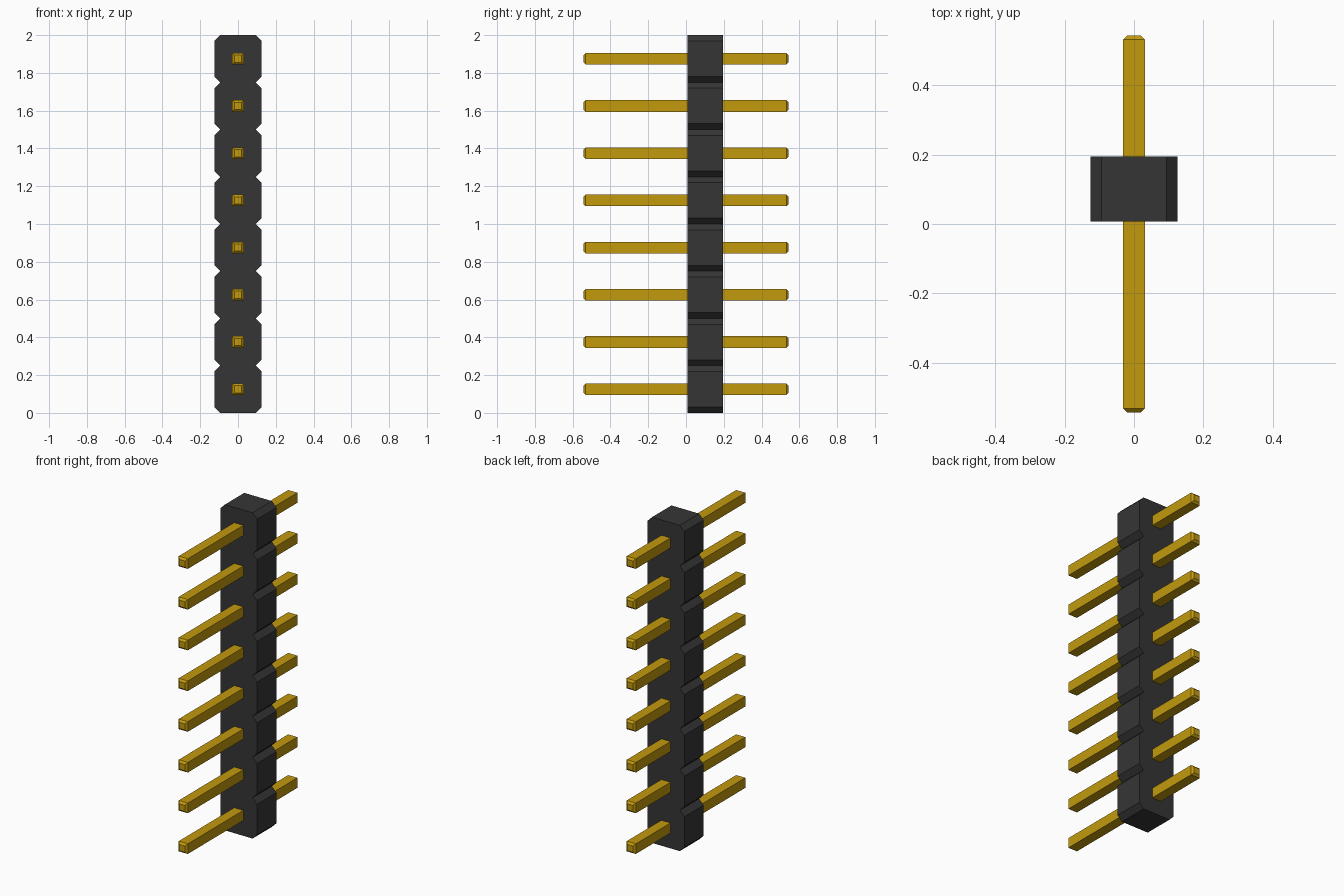
import bpy
import bmesh

if "Cube" in bpy.data.objects:
    bpy.data.objects.remove(bpy.data.objects["Cube"], do_unlink=True)

COUNT = 8
PITCH = 2.0 / COUNT
HALF = PITCH / 2
CHAMFER = 0.031


def make_material(name, rgb):
    mat = bpy.data.materials.new(name)
    mat.use_nodes = True
    color = (*rgb, 1.0)
    mat.diffuse_color = color
    mat.node_tree.nodes["Principled BSDF"].inputs["Base Color"].default_value = color
    return mat


def loft(name, rings, mat):
    """Join equal-sized closed rings of points and cap both ends."""
    bm = bmesh.new()
    loops = [[bm.verts.new(p) for p in ring] for ring in rings]
    for a, b in zip(loops, loops[1:]):
        for i in range(len(a)):
            j = (i + 1) % len(a)
            bm.faces.new((a[i], a[j], b[j], b[i]))
    bm.faces.new(loops[0])
    bm.faces.new(loops[-1])
    bmesh.ops.recalc_face_normals(bm, faces=bm.faces[:])
    mesh = bpy.data.meshes.new(name)
    bm.to_mesh(mesh)
    bm.free()
    mesh.materials.append(mat)
    obj = bpy.data.objects.new(name, mesh)
    bpy.context.collection.objects.link(obj)
    return obj


black = make_material("black plastic", (0.036, 0.036, 0.036))
gold = make_material("gold metal", (0.54, 0.32, 0.004))

# Housing: chamfered segments form one notched outline, extruded in depth
right_side = [(HALF - CHAMFER, 0.0)]
for k in range(COUNT):
    z = k * PITCH
    right_side += [(HALF, z + CHAMFER), (HALF, z + PITCH - CHAMFER),
                   (HALF - CHAMFER, z + PITCH)]
outline = right_side + [(-x, z) for x, z in reversed(right_side)]
loft("housing", [[(x, y, z) for x, z in outline] for y in (0.007, 0.195)], black)

# Pins: square bars with tapered tips, running through the housing
corners = [(-1, -1), (1, -1), (1, 1), (-1, 1)]
sections = [(-0.543, 0.019), (-0.531, 0.031), (0.531, 0.031), (0.543, 0.019)]
for k in range(COUNT):
    pin = loft(f"pin_{k + 1}",
               [[(cx * r, y, cz * r) for cx, cz in corners] for y, r in sections], gold)
    pin.location.z = HALF + k * PITCH
